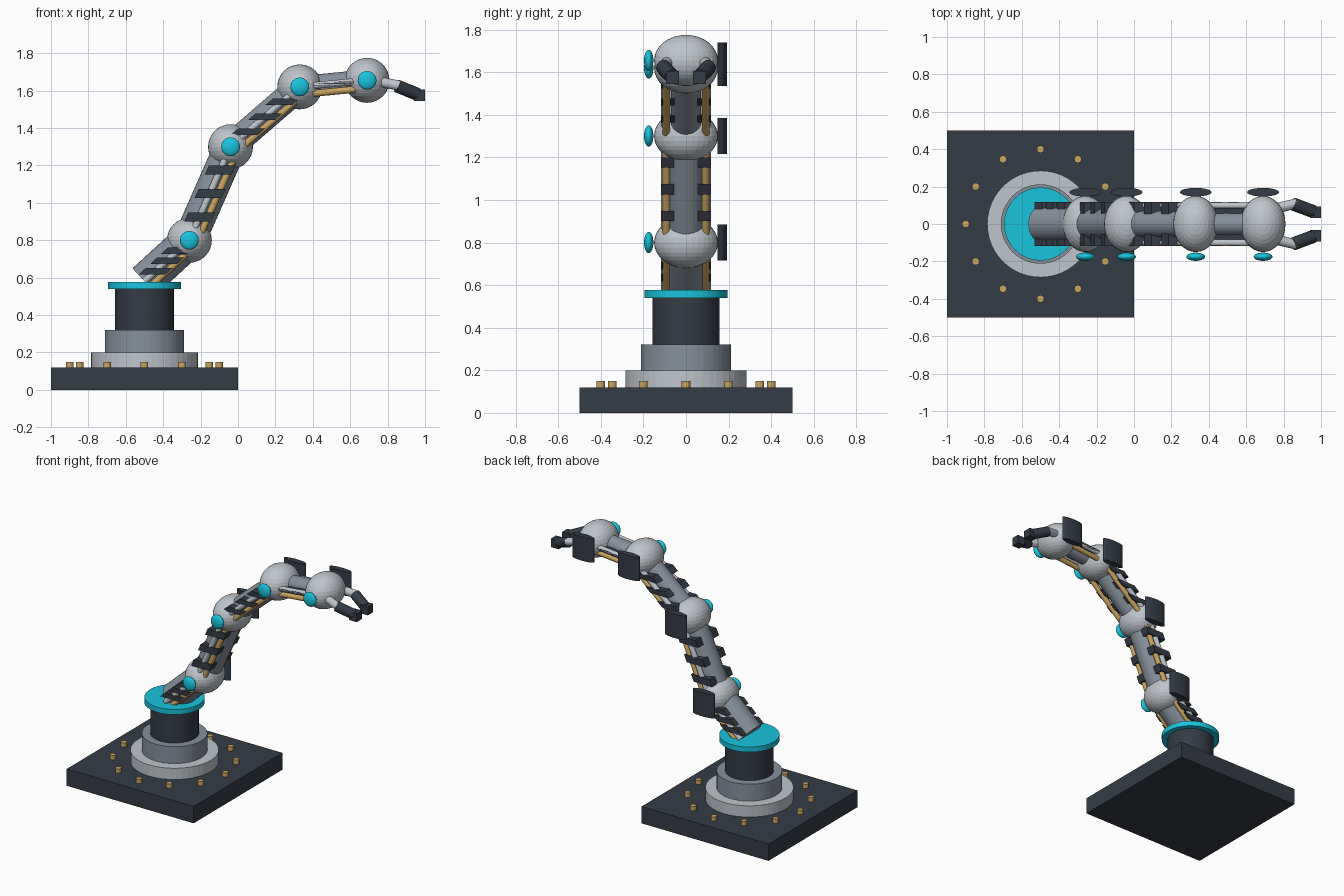
import bpy, bmesh
from math import cos, sin, pi
from mathutils import Vector, Matrix

if "Cube" in bpy.data.objects:
    bpy.data.objects.remove(bpy.data.objects["Cube"])


def material(name, rgb):
    m = bpy.data.materials.new(name)
    m.diffuse_color = (*rgb, 1)
    m.use_nodes = True
    m.node_tree.nodes["Principled BSDF"].inputs["Base Color"].default_value = m.diffuse_color
    return m


DARK = material("dark", (0.035, 0.045, 0.06))
MID = material("mid_grey", (0.24, 0.28, 0.33))
LIGHT = material("light_grey", (0.52, 0.56, 0.60))
CYAN = material("cyan", (0.01, 0.55, 0.72))
GOLD = material("gold", (0.60, 0.38, 0.12))


def finish(name, bm, mat):
    me = bpy.data.meshes.new(name)
    bm.to_mesh(me)
    bm.free()
    ob = bpy.data.objects.new(name, me)
    ob.data.materials.append(mat)
    bpy.context.collection.objects.link(ob)
    return ob


def box(name, c, size, mat):
    bm = bmesh.new()
    bmesh.ops.create_cube(bm, size=1, matrix=Matrix.Translation(c) @ Matrix.Diagonal((*size, 1)))
    return finish(name, bm, mat)


def ball(name, c, radii, mat):
    bm = bmesh.new()
    bmesh.ops.create_uvsphere(bm, u_segments=32, v_segments=16, radius=1,
                              matrix=Matrix.Translation(c) @ Matrix.Diagonal((*radii, 1)))
    return finish(name, bm, mat)


def tube(name, a, b, r, mat, seg=24, squash=1.0):
    a, b = Vector(a), Vector(b)
    d = b - a
    m = Matrix.Translation((a + b) / 2) @ d.to_track_quat('Z', 'Y').to_matrix().to_4x4()
    bm = bmesh.new()
    bmesh.ops.create_cone(bm, cap_ends=True, segments=seg, radius1=r, radius2=r,
                          depth=d.length, matrix=m @ Matrix.Diagonal((1, squash, 1, 1)))
    return finish(name, bm, mat)


def slab(name, c, axis, half_x, half_y, half_t, mat):
    # horizontal slab sheared along the link axis
    bm = bmesh.new()
    bmesh.ops.create_cube(bm, size=2)
    for v in bm.verts:
        x, y, t = v.co
        v.co = c + Vector((x * half_x, y * half_y, 0)) + axis * (t * half_t)
    return finish(name, bm, mat)


# base plate, stacked column and bolts
bx = -0.5
box("base_plate", (bx, 0, 0.06), (1, 1, 0.12), DARK)
for name, r, z0, z1, mat in (("lower_ring", 0.285, 0.12, 0.20, LIGHT),
                             ("upper_ring", 0.212, 0.20, 0.32, MID),
                             ("column", 0.157, 0.32, 0.54, DARK),
                             ("turntable", 0.195, 0.54, 0.577, CYAN)):
    tube(name, (bx, 0, z0), (bx, 0, z1), r, mat, 48)
for i in range(12):
    x, y = bx + 0.4 * cos(i * pi / 6), 0.4 * sin(i * pi / 6)
    tube("bolt", (x, y, 0.11), (x, y, 0.15), 0.02, GOLD, 12)

# joints with a cyan cap in front and a curved cover behind
P = [Vector(p) for p in ((-0.5, 0, 0.58), (-0.26, 0, 0.80), (-0.04, 0, 1.30),
                         (0.33, 0, 1.62), (0.69, 0, 1.655))]
for p in P[1:]:
    ball("joint", p, (0.12, 0.15, 0.12), LIGHT)
    ball("joint_cap", p + Vector((0, -0.175, 0)), (0.05, 0.022, 0.05), CYAN)
    bm = bmesh.new()
    bmesh.ops.create_cone(bm, cap_ends=True, segments=32, radius1=1, radius2=1, depth=0.17,
                          matrix=Matrix.Translation(p + Vector((0, 0.17, 0)))
                          @ Matrix.Diagonal((0.085, 0.023, 1, 1)))
    finish("joint_cover", bm, DARK)

# links with side rods, cables and cross fins
for a, b, r in zip(P, P[1:], (0.095, 0.087, 0.072, 0.058)):
    axis = (b - a).normalized()
    under = Vector((axis.z, 0, -axis.x))
    tube("link", a, b, r, MID, 32)
    for s in (-1, 1):
        side = Vector((0, s * 0.1, 0))
        tube("side_rod", a + side, b + side, 0.018, LIGHT, 12)
        low = Vector((0, s * 0.092, 0)) + under * 0.042
        tube("cable", a + low, b + low, 0.018, GOLD, 12)
    for t in (0.25, 0.5, 0.75):
        slab("fin", a.lerp(b, t), axis, 0.072, 0.118, 0.026, DARK)

# gripper fingers
for s in (-1, 1):
    tube("finger_base", (0.72, s * 0.075, 1.655), (0.87, s * 0.11, 1.625), 0.027, LIGHT, 16)
    tube("finger", (0.85, s * 0.107, 1.625), (0.96, s * 0.066, 1.58), 0.035, DARK, 16)
    box("fingertip", (0.97, s * 0.063, 1.575), (0.06, 0.06, 0.06), DARK)
